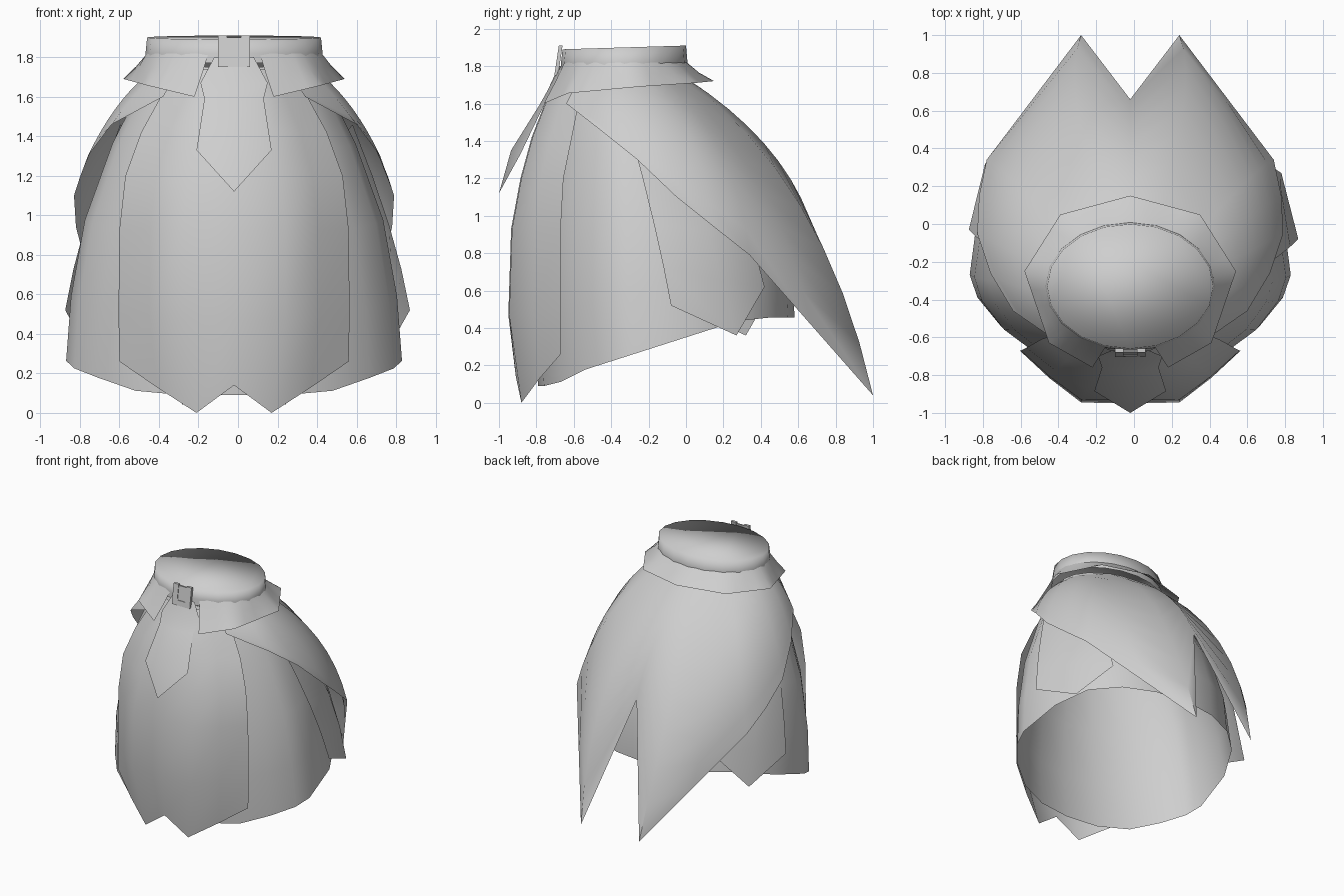
import bpy, bmesh, math
from mathutils import Vector

if "Cube" in bpy.data.objects:
    bpy.data.objects.remove(bpy.data.objects["Cube"])

CX = -0.02                                  # garment centre line
cloth = bpy.data.materials.new("grey cloth")
cloth.diffuse_color = (0.62, 0.62, 0.62, 1)
cloth.use_nodes = True
cloth.node_tree.nodes["Principled BSDF"].inputs["Base Color"].default_value = cloth.diffuse_color


def finish(name, verts, faces, angle=50):
    """Make a sheet whose faces point away from the body axis."""
    me = bpy.data.meshes.new(name)
    me.from_pydata(verts, [], faces)
    bm = bmesh.new()
    bm.from_mesh(me)
    bmesh.ops.remove_doubles(bm, verts=bm.verts, dist=0.0005)
    out = 0
    for f in bm.faces:
        c = f.calc_center_median()
        f.normal_update()
        out += f.normal.dot(Vector((c.x - CX, c.y + 0.27, 0.1))) * f.calc_area()
    if out < 0:
        bmesh.ops.reverse_faces(bm, faces=bm.faces)
    bm.to_mesh(me)
    bm.free()
    me.materials.append(cloth)
    ob = bpy.data.objects.new(name, me)
    bpy.context.collection.objects.link(ob)
    bpy.ops.object.select_all(action='DESELECT')
    ob.select_set(True)
    bpy.context.view_layer.objects.active = ob
    bpy.ops.object.shade_smooth_by_angle(angle=math.radians(angle))
    return ob


def loft(name, cols, mirror=True, closed=False, angle=50, cap=False):
    """Skin columns of points; mirror continues past the last (centre) column."""
    if mirror:
        cols = cols + [[(-x, y, z) for x, y, z in c] for c in reversed(cols[:-1])]
    n, m = len(cols), len(cols[0])
    verts = [(x + CX, y, z) for c in cols for x, y, z in c]
    faces = [(i * m + j, (i + 1) % n * m + j, (i + 1) % n * m + j + 1, i * m + j + 1)
             for i in range(n if closed else n - 1) for j in range(m - 1)]
    if cap:
        faces.append(tuple(i * m + m - 1 for i in range(n)))
    return finish(name, verts, faces, angle)


def waist(deg, z, grow=0.0):
    a = math.radians(deg)
    return ((0.44 + grow) * math.cos(a), -0.33 + (0.33 + grow) * math.sin(a), z)


def bend(a, b, c, n):
    """Points on a parabola through a, b, c."""
    pts = []
    for i in range(n + 1):
        u = i / n
        w = (2 * (u - .5) * (u - 1), 4 * u * (1 - u), 2 * u * (u - .5))
        pts.append(tuple(w[0] * p + w[1] * q + w[2] * r for p, q, r in zip(a, b, c)))
    return pts


# Underskirt: rows of (height fraction, half width, front y, back y)
rows = [(0, .85, -.79, .58), (.22, .825, -.82, .57), (.48, .755, -.81, .47),
        (.74, .615, -.76, .27), (.88, .51, -.71, .11), (1, .41, -.64, -.03)]
cols = []
for k in range(20):
    a = 2 * math.pi * k / 20
    s, col = math.sin(a), []
    for t, w, f, b in rows:
        mid = -.27 - .06 * t
        full = .85 + .3 * min(t, .5)        # fuller back hem
        y = mid + (abs(s) ** full * (b - mid) if s > 0 else -abs(s) ** 1.25 * (mid - f))
        if t == 0:
            hem = max(.09, min(.455, .35 + .32 * y, .17 + .53 * (y + .56)))
        col.append((w * math.cos(a), y, hem + (1.75 - hem) * t))
    cols.append(col)
loft("underskirt", cols, mirror=False, closed=True)

# Waistband with a smooth closed top
cols = []
for k in range(20):
    d = 360 * k / 20
    rim = 1.9 + .01 * math.sin(math.radians(d))
    cols.append([waist(d, 1.77, .012), waist(d, 1.82, .008), waist(d, rim)])
loft("waistband", cols, mirror=False, closed=True, angle=180, cap=True)

# Back overskirt with two pointed tails: (waist angle, middle point, edge point)
cape = [(-50, (.32, -.61, 1.66), (.36, -.64, 1.6)),
        (-25, (.51, -.48, 1.60), (.62, -.46, 1.46)),
        (-5, (.60, -.33, 1.54), (.74, -.26, 1.30)),
        (15, (.66, -.13, 1.44), (.81, -.05, 1.10)),
        (30, (.64, .04, 1.375), (.80, .15, .94)),
        (45, (.59, .20, 1.31), (.76, .34, .79)),
        (60, (.485, .415, 1.115), (.51, .67, .415)),
        (74, (.28, .615, 1.05), (.26, 1.0, .04)),
        (90, (0, .415, 1.39), (0, .66, .99))]
loft("back_overskirt", [bend(waist(d, 1.74 if d > 50 else 1.72, -.005), m, e, 8)
                        for d, m, e in cape])

# Side panels tucked under the overskirt
side = [bend((.60, -.30, 1.46), (.785, -.17, .95), (.89, -.08, .52), 4),
        bend((.55, .0, 1.40), (.755, .12, .92), (.80, .27, .36), 4),
        bend((.45, .1, 1.36), (.56, .30, 1.0), (.57, .42, .62), 4)]
for name, s, dy in (("right_side_panel", 1, 0), ("left_side_panel", -.96, .05)):
    loft(name, [[(s * x, y + dy, z) for x, y, z in c] for c in side], mirror=False)

# Front panel with a two-pointed hem
edge = [(.28, -.57, 1.74), (.36, -.57, 1.62), (.47, -.61, 1.42), (.55, -.655, 1.2),
        (.58, -.67, .93), (.585, -.67, .5), (.58, -.67, .26)]
fold = [(.10, -.67, 1.74), (.14, -.75, 1.6), (.19, -.82, 1.42), (.23, -.88, 1.2),
        (.26, -.93, .93), (.26, -.945, .47), (.19, -.88, 0)]
centre = [(0, y - .005, z) for x, y, z in fold[:-1]] + [(0, -.91, .14)]
between = [((a[0] + b[0]) / 2 + .006, (a[1] + b[1]) / 2 - .008, (a[2] + b[2]) / 2)
           for a, b in zip(edge, fold)]
loft("front_panel", [edge, between, fold, centre], angle=60)

# Flared collar, open at the front: (waist angle, outer corner)
flare = [(-73, (.20, -.76, 1.60)), (-40, (.43, -.63, 1.655)), (8, (.56, -.25, 1.69)),
         (55, (.37, .05, 1.71)), (90, (0, .15, 1.72))]
cols = []
for (d0, e0), (d1, e1) in zip(flare, flare[1:]):
    for k in range(4):
        u = k / 4
        top = waist(d0 + (d1 - d0) * u, 1.82, .004)
        low = Vector(e0).lerp(Vector(e1), u)
        mid = Vector(top).lerp(low, .45) - Vector((0, 0, .006))
        cols.append([top, tuple(mid), tuple(low)])
cols.append([waist(90, 1.82, .004), (0, .07, 1.765), flare[-1][1]])
loft("collar", cols)

# Pointed front flap hanging from the buckle
flap = [[(.10, -.67, 1.8), (.17, -.70, 1.67), (.15, -.76, 1.59), (.19, -.885, 1.33), (0, -1.0, 1.12)],
        [(0, -.68, 1.8), (0, -.74, 1.67), (0, -.785, 1.59), (0, -.935, 1.35), (0, -1.0, 1.12)]]
loft("front_flap", flap)


# Buckle: frame bars leaning slightly forward around a thin plate
def bar(name, x0, x1, z0, z1, depth=.01):
    def y(z):
        return -.67 - (1.91 - z) * .15
    v = [(x, y(z) + dy, z) for dy in (-depth, depth) for x, z in
         ((x0, z0), (x1, z0), (x1, z1), (x0, z1))]
    f = [(0, 1, 2, 3), (7, 6, 5, 4), (0, 4, 5, 1), (1, 5, 6, 2), (2, 6, 7, 3), (3, 7, 4, 0)]
    finish(name, v, f, 30)


bar("buckle_left", -.10, -.055, 1.75, 1.91)
bar("buckle_right", .015, .06, 1.75, 1.91)
bar("buckle_bottom", -.055, .015, 1.75, 1.79)
bar("buckle_plate", -.055, .015, 1.79, 1.90, .005)
